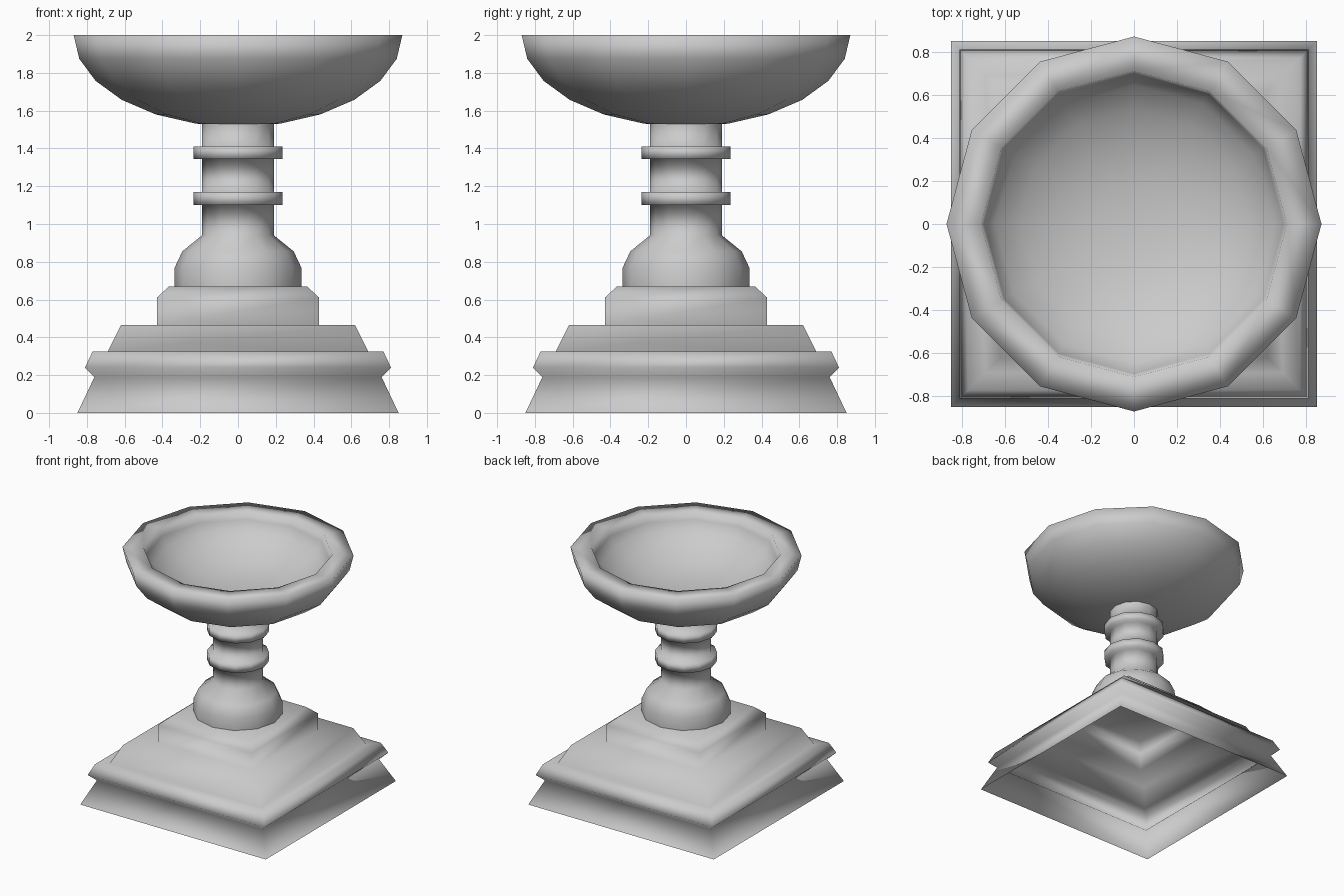
import bpy, bmesh, math

if "Cube" in bpy.data.objects:
    bpy.data.objects.remove(bpy.data.objects["Cube"])


def lathe(name, profile, sides, turn=0.0, scale=1.0):
    """Sweep a (radius, z) profile round the z axis; radius 0 closes to a point."""
    bm = bmesh.new()
    rings = []
    for r, z in profile:
        if r == 0:
            rings.append([bm.verts.new((0, 0, z))] * sides)
            continue
        ring = []
        for i in range(sides):
            a = turn + 2 * math.pi * i / sides
            ring.append(bm.verts.new((r * scale * math.cos(a), r * scale * math.sin(a), z)))
        rings.append(ring)
    for lo, hi in zip(rings, rings[1:]):
        for i in range(sides):
            j = (i + 1) % sides
            corners = list(dict.fromkeys([lo[i], lo[j], hi[j], hi[i]]))
            bm.faces.new(corners)
    for f in bm.faces:
        f.smooth = True
    mesh = bpy.data.meshes.new(name)
    bm.to_mesh(mesh)
    bm.free()
    obj = bpy.data.objects.new(name, mesh)
    bpy.context.collection.objects.link(obj)
    return obj


# Stepped square plinth: a shell, open underneath
lathe("plinth", [(0.85, 0), (0.76, 0.19), (0.81, 0.24), (0.77, 0.325),
                 (0.69, 0.325), (0.62, 0.465), (0.43, 0.465), (0.43, 0.61),
                 (0.365, 0.67), (0, 0.67)],
      4, math.pi / 4, math.sqrt(2))

# Twelve-sided stem with a bulb and two collars
stem = [(0.335, 0.67), (0.335, 0.77), (0.295, 0.855), (0.19, 0.94)]
for z0, z1 in ((1.10, 1.17), (1.345, 1.41)):
    stem += [(0.19, z0), (0.235, z0), (0.235, z1), (0.19, z1)]
stem.append((0.19, 1.53))
lathe("stem", stem, 12)

# Bowl: half ellipsoid outside, flat rim, offset dish inside
outer = [(0, 1.515)]
for deg in (75, 60, 45, 30, 15, 0):
    a = math.radians(deg)
    outer.append((0.87 * math.cos(a), 2 - 0.485 * math.sin(a)))
inner = [(0.71, 2.0), (0.695, 1.94), (0.645, 1.87), (0.53, 1.79),
         (0.38, 1.72), (0.2, 1.685), (0, 1.67)]
lathe("bowl", outer + inner, 12)
